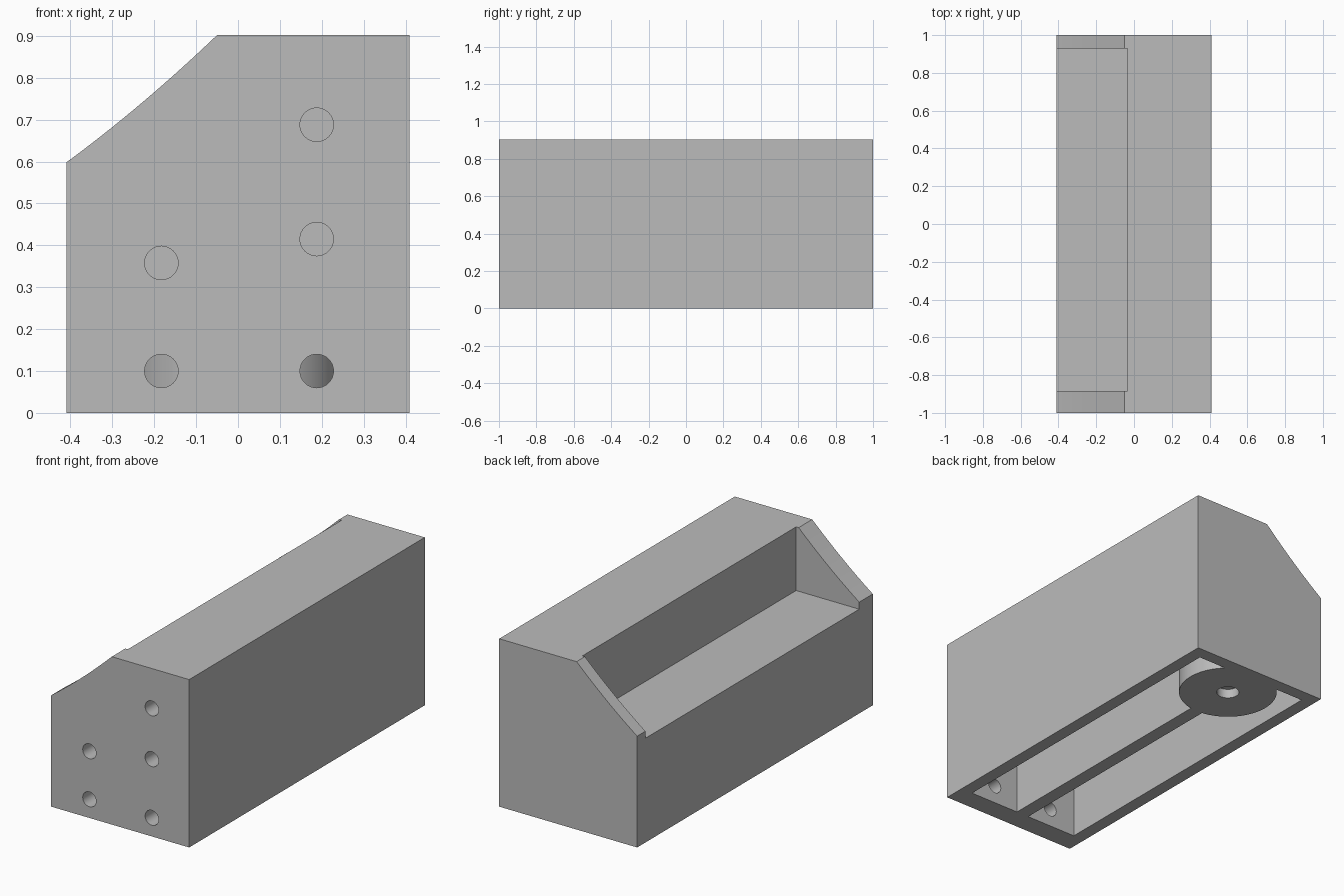
import bpy, bmesh
from mathutils import Matrix, Vector

cube = bpy.data.objects.get("Cube")
if cube:
    bpy.data.objects.remove(cube, do_unlink=True)

grey = bpy.data.materials.new("mid_grey")
grey.use_nodes = True
colour = (0.5, 0.5, 0.5, 1)
grey.diffuse_color = colour
grey.node_tree.nodes["Principled BSDF"].inputs["Base Color"].default_value = colour

HALF_W, HALF_L, TOP = 0.41, 1.0, 0.902
FRONT, BACK = -0.885, 0.93          # inner faces of the end walls
RIB_L, RIB_R = 0.04, -0.035         # faces of the central rib
FLOOR, WALL = 0.56, 0.07


def make(name, bm):
    bmesh.ops.recalc_face_normals(bm, faces=bm.faces[:])
    mesh = bpy.data.meshes.new(name)
    bm.to_mesh(mesh)
    bm.free()
    mesh.materials.append(grey)
    ob = bpy.data.objects.new(name, mesh)
    bpy.context.collection.objects.link(ob)
    return ob


def box(name, lo, hi):
    bm = bmesh.new()
    lo, hi = Vector(lo), Vector(hi)
    bmesh.ops.create_cube(bm, size=1, matrix=Matrix.Translation((lo + hi) / 2)
                          @ Matrix.Diagonal((hi - lo).to_4d()))
    return make(name, bm)


def cylinder(name, centre, radius, depth, sides, axis="Z"):
    bm = bmesh.new()
    turn = Matrix.Rotation(1.5707963, 4, "X") if axis == "Y" else Matrix()
    bmesh.ops.create_cone(bm, cap_ends=True, segments=sides, radius1=radius, radius2=radius,
                          depth=depth, matrix=Matrix.Translation(centre) @ turn)
    return make(name, bm)


def combine(target, tool, operation):
    tool.hide_render = True
    mod = target.modifiers.new(tool.name, "BOOLEAN")
    mod.operation, mod.object, mod.solver = operation, tool, "EXACT"
    bpy.ops.object.select_all(action="DESELECT")
    bpy.context.view_layer.objects.active = target
    target.select_set(True)
    bpy.ops.object.modifier_apply(modifier=mod.name)
    bpy.data.objects.remove(tool, do_unlink=True)


# Housing: end profile with a slightly hollow slope, extruded along y
profile = [(-HALF_W, 0), (HALF_W, 0), (HALF_W, TOP)]
STEPS = 16
for i in range(STEPS + 1):
    t = i / STEPS
    profile.append((-0.05 - 0.36 * t, TOP - 0.304 * t - 0.04 * t * (1 - t)))
bm = bmesh.new()
end = bm.faces.new([bm.verts.new((x, -HALF_L, z)) for x, z in profile])
side = bmesh.ops.extrude_face_region(bm, geom=[end])
bmesh.ops.translate(bm, vec=(0, 2 * HALF_L, 0),
                    verts=[v for v in side["geom"] if isinstance(v, bmesh.types.BMVert)])
housing = make("housing", bm)

# Open tray behind the slope
combine(housing, box("tray_cutter", (-1, FRONT, FLOOR), (RIB_R, BACK, 2)), "DIFFERENCE")

# Two long pockets, open underneath
combine(housing, box("tall_pocket_cutter", (RIB_L, FRONT, -0.5),
                     (HALF_W - WALL, BACK, TOP - WALL)), "DIFFERENCE")
combine(housing, box("low_pocket_cutter", (WALL - HALF_W, FRONT, -0.5),
                     (RIB_R, BACK, FLOOR - WALL)), "DIFFERENCE")

# Round boss across the rib, with a shallow socket underneath
combine(housing, cylinder("boss", (0, 0.748, 0.1), 0.25, 0.2, 64), "UNION")
combine(housing, cylinder("socket_cutter", (0, 0.748, 0), 0.057, 0.1, 32), "DIFFERENCE")

# Holes through the front wall
for x, heights in ((0.188, (0.1, 0.415, 0.688)), (-0.183, (0.1, 0.358))):
    for z in heights:
        combine(housing, cylinder("hole_cutter", (x, -0.95, z), 0.04, 0.2, 32, "Y"), "DIFFERENCE")

bpy.ops.object.shade_smooth_by_angle(angle=0.5)
